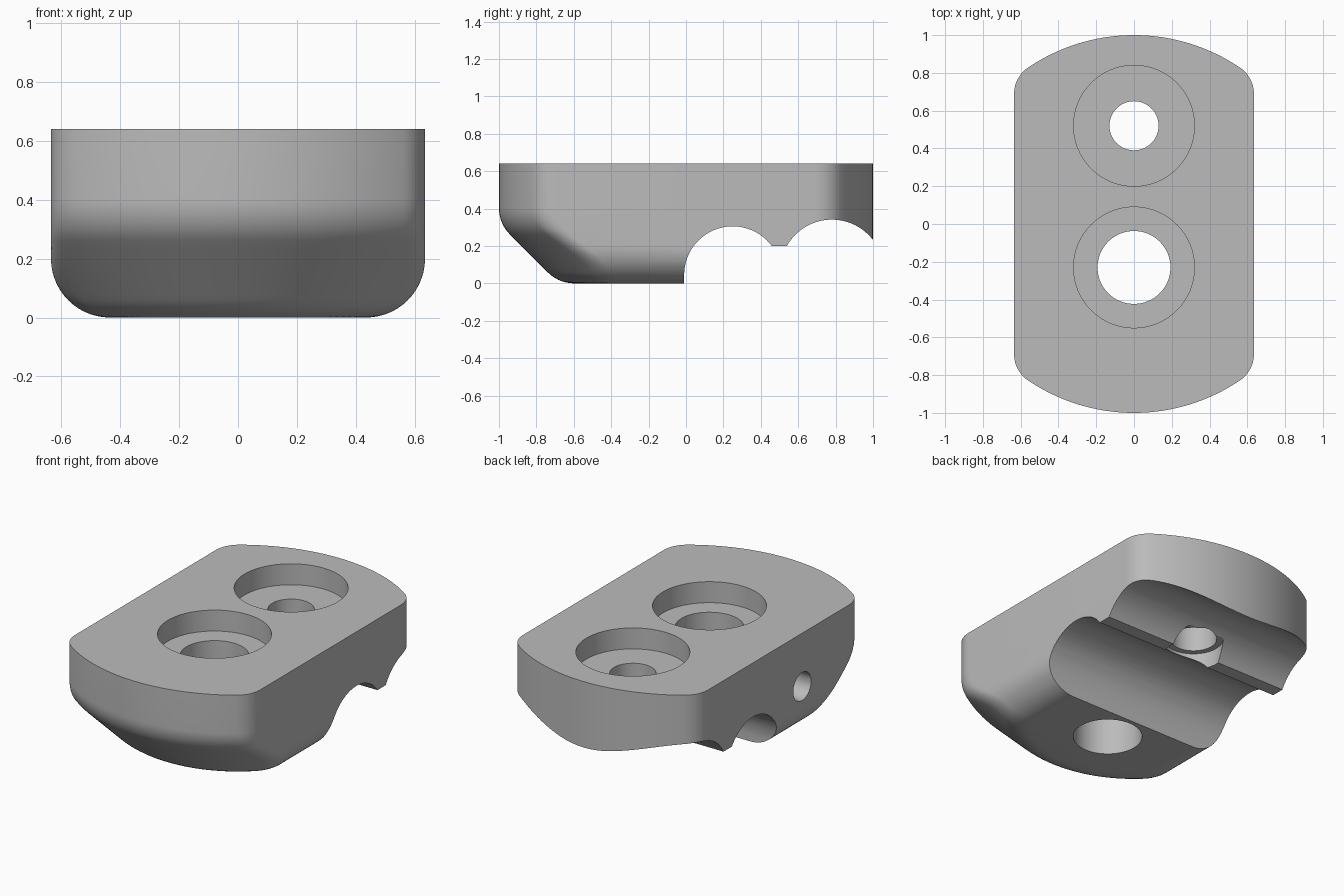
import bpy, bmesh, math
from math import sin, cos, pi, sqrt, atan2
from mathutils import Matrix

cube = bpy.data.objects.get("Cube")
if cube:
    bpy.data.objects.remove(cube)

HEIGHT, HALF_WIDTH, END_RADIUS = 0.64, 0.635, 1.0
CORNER, EDGE = 0.166, 0.2      # plan corner radius, lower edge radius
CONE = 0.68                    # radius of the sloped nose at the base

grey = bpy.data.materials.new("grey metal")
grey.use_nodes = True
grey.diffuse_color = (0.5, 0.5, 0.5, 1)
grey.node_tree.nodes["Principled BSDF"].inputs["Base Color"].default_value = (0.5, 0.5, 0.5, 1)


def make_object(name, bm):
    bmesh.ops.recalc_face_normals(bm, faces=bm.faces)
    mesh = bpy.data.meshes.new(name)
    bm.to_mesh(mesh)
    bm.free()
    mesh.materials.append(grey)
    obj = bpy.data.objects.new(name, mesh)
    bpy.context.collection.objects.link(obj)
    return obj


def half_width(z):
    if z >= EDGE:
        return HALF_WIDTH
    return HALF_WIDTH - EDGE + sqrt(EDGE**2 - (EDGE - z)**2)


def nose_radius(z):
    """Vertical wall, 45 degree cone and flat base, blended by two arcs."""
    tangent = EDGE * math.tan(pi / 8)
    top = END_RADIUS - CONE + tangent
    if z >= top:
        return END_RADIUS
    if z > top - EDGE * sin(pi / 4):
        return END_RADIUS - EDGE + sqrt(EDGE**2 - (top - z)**2)
    if z > EDGE - EDGE * cos(pi / 4):
        return CONE + z
    return CONE - tangent + sqrt(EDGE**2 - (EDGE - z)**2)


def end_curve(w, radius, sign):
    """Rounded end from +x to -x: corner arc, large arc, corner arc."""
    cx = w - CORNER
    cy = sqrt((radius - CORNER)**2 - cx**2)
    a = atan2(cy, cx)
    pts = [(cx + CORNER * cos(a * i / 10), cy + CORNER * sin(a * i / 10)) for i in range(10)]
    pts += [(radius * cos(a + (pi / 2 - a) * i / 16), radius * sin(a + (pi / 2 - a) * i / 16))
            for i in range(17)]
    pts += [(-x, y) for x, y in reversed(pts[:-1])]
    return [(x, sign * y) for x, y in pts]


# Body: plan outlines lofted upward
levels = [EDGE * (1 - cos(pi / 2 * i / 14)) for i in range(15)]
levels += [0.23] + [0.262 + 0.141 * i / 10 for i in range(11)] + [HEIGHT]
bm = bmesh.new()
rings = []
for z in levels:
    w = half_width(z)
    loop = end_curve(w, END_RADIUS, 1) + end_curve(w, nose_radius(z), -1)[::-1]
    rings.append([bm.verts.new((x, y, z)) for x, y in loop])
for low, high in zip(rings, rings[1:]):
    for i in range(len(low)):
        j = (i + 1) % len(low)
        bm.faces.new((low[i], low[j], high[j], high[i]))
bm.faces.new(rings[0][::-1])
bm.faces.new(rings[-1])
body = make_object("clamp_block", bm)


def cut(cutter):
    cutter.hide_render = True
    mod = body.modifiers.new(cutter.name, "BOOLEAN")
    mod.operation = "DIFFERENCE"
    mod.solver = "EXACT"
    mod.object = cutter
    bpy.context.view_layer.objects.active = body
    bpy.ops.object.modifier_apply(modifier=mod.name)
    bpy.data.objects.remove(cutter)


def bore(name, y, radius, z0, z1):
    bm = bmesh.new()
    bmesh.ops.create_cone(bm, cap_ends=True, segments=64, radius1=radius, radius2=radius,
                          depth=z1 - z0, matrix=Matrix.Translation((0, y, (z0 + z1) / 2)))
    cut(make_object(name, bm))


def arc(cy, cz, r, a0, a1, n=28):
    return [(cy + r * cos(a0 + (a1 - a0) * i / n), cz + r * sin(a0 + (a1 - a0) * i / n))
            for i in range(n + 1)]


# Two cross grooves with a flat ridge between them
profile = [(-0.01, -0.2)] + arc(0.25, 0.045, 0.26, pi, math.asin(0.155 / 0.26))
profile += arc(0.78, 0.065, 0.276, pi - math.asin(0.135 / 0.276), 0.3) + [(1.2, 0.14), (1.2, -0.2)]
bm = bmesh.new()
face = bm.faces.new([bm.verts.new((-1, y, z)) for y, z in profile])
new = bmesh.ops.extrude_face_region(bm, geom=[face])["geom"]
bmesh.ops.translate(bm, vec=(2, 0, 0), verts=[v for v in new if isinstance(v, bmesh.types.BMVert)])
cut(make_object("groove_cutter", bm))

# Counterbored screw holes, with a recess under the rear one
for name, y, radius in (("front", -0.23, 0.193), ("rear", 0.52, 0.13)):
    bore(name + "_counterbore", y, 0.32, 0.51, 0.8)
    bore(name + "_hole", y, radius, -0.2, 0.7)
bore("rear_recess", 0.52, 0.165, -0.2, 0.3)

# Side hole from the right face into the front screw hole
bm = bmesh.new()
bmesh.ops.create_cone(bm, cap_ends=True, segments=48, radius1=0.087, radius2=0.087, depth=0.8,
                      matrix=Matrix.Translation((-0.5, -0.23, 0.31)) @ Matrix.Rotation(pi / 2, 4, "Y"))
cut(make_object("side_hole", bm))

bpy.ops.object.select_all(action="DESELECT")
body.select_set(True)
bpy.context.view_layer.objects.active = body
bpy.ops.object.shade_smooth_by_angle(angle=math.radians(25))
